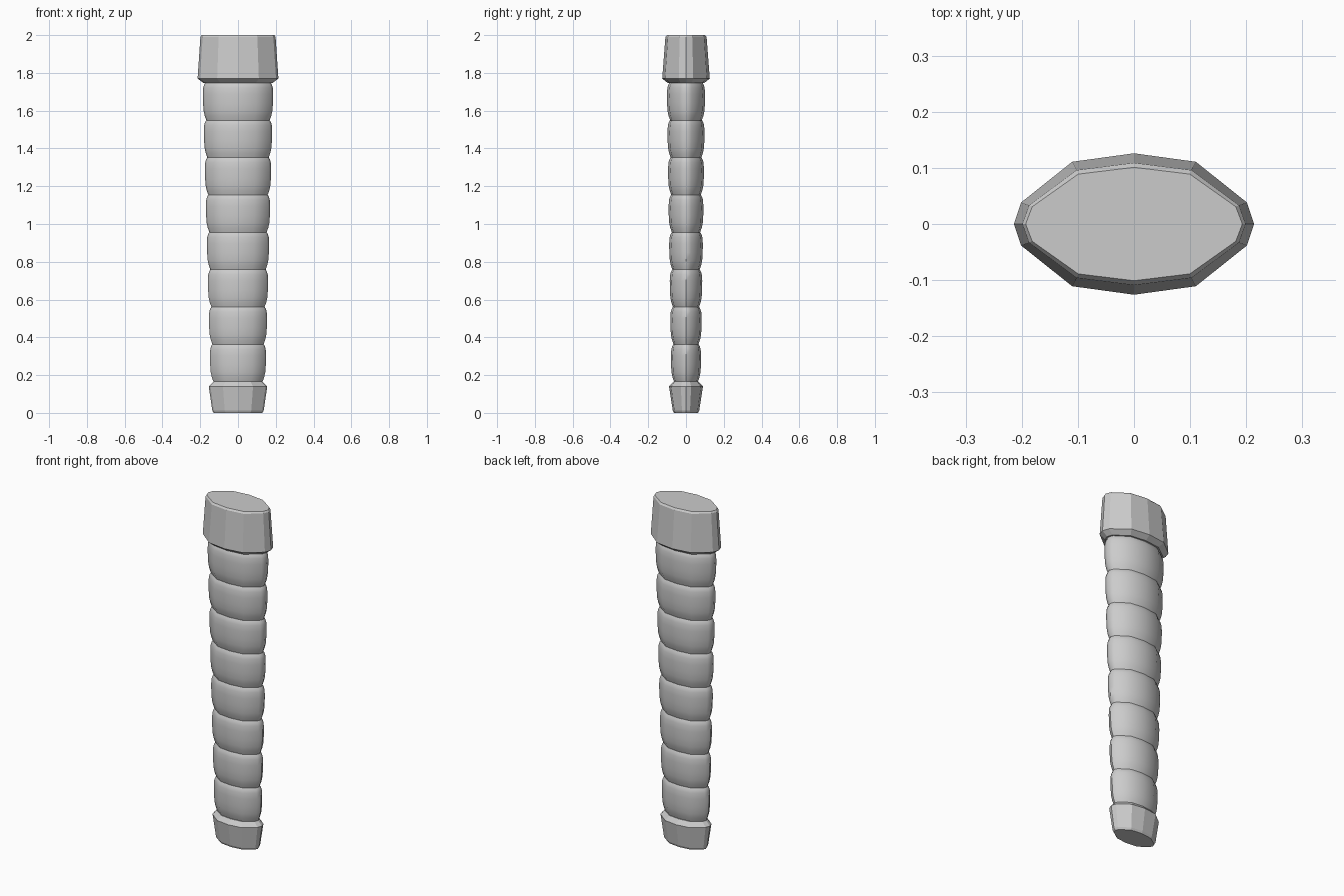
import bpy, bmesh, math

if "Cube" in bpy.data.objects:
    bpy.data.objects.remove(bpy.data.objects["Cube"])

# quarter of the flattened twelve-sided cross-section (unit half-axes)
QUARTER = [(1, 0), (0.94, 0.305), (0.515, 0.88), (0, 1)]
SECTION = (QUARTER
           + [(-x, y) for x, y in QUARTER[-2::-1]]
           + [(-x, -y) for x, y in QUARTER[1:]]
           + [(x, -y) for x, y in QUARTER[-2:0:-1]])


def loft(bm, rings):
    """Capped loft through (z, half width, half depth) rings."""
    loops = [[bm.verts.new((x * rx, y * ry, z)) for x, y in SECTION]
             for z, rx, ry in rings]
    n = len(SECTION)
    for a, b in zip(loops, loops[1:]):
        for i in range(n):
            j = (i + 1) % n
            bm.faces.new((a[i], a[j], b[j], b[i]))
    bm.faces.new(loops[0][::-1])
    bm.faces.new(loops[-1])


def make(name, ring_sets, smooth=None):
    bm = bmesh.new()
    for rings in ring_sets:
        loft(bm, rings)
    mesh = bpy.data.meshes.new(name)
    bm.to_mesh(mesh)
    bm.free()
    ob = bpy.data.objects.new(name, mesh)
    bpy.context.collection.objects.link(ob)
    if smooth:
        bpy.ops.object.select_all(action='DESELECT')
        ob.select_set(True)
        bpy.context.view_layer.objects.active = ob
        bpy.ops.object.shade_smooth_by_angle(angle=math.radians(smooth))
    return ob


# faceted end caps
make("upper_collar", [[(1.747, 0.183, 0.097), (1.77, 0.214, 0.126),
                       (1.99, 0.199, 0.109), (2.0, 0.193, 0.101)]])
make("lower_collar", [[(0, 0.129, 0.064), (0.012, 0.136, 0.07),
                       (0.14, 0.155, 0.09), (0.165, 0.13, 0.067)]])

# wrapped grip: eight tapering, bulging bands with crisp grooves between
BULGE = [(0, -0.014), (0.12, -0.006), (0.25, -0.001), (0.45, 0.001),
         (0.7, 0.001), (0.87, -0.002), (0.95, -0.007), (1, -0.013)]
Z0, Z1, COUNT = 0.165, 1.747, 8
step = (Z1 - Z0) / COUNT
bands = []
for k in range(COUNT):
    rings = []
    for t, bulge in BULGE:
        u = (k + t) / COUNT
        rings.append((Z0 + (k + t) * step,
                      0.144 + 0.043 * u + bulge,
                      0.077 + 0.024 * u + bulge))
    bands.append(rings)
make("grip_wrap", bands, smooth=40)
